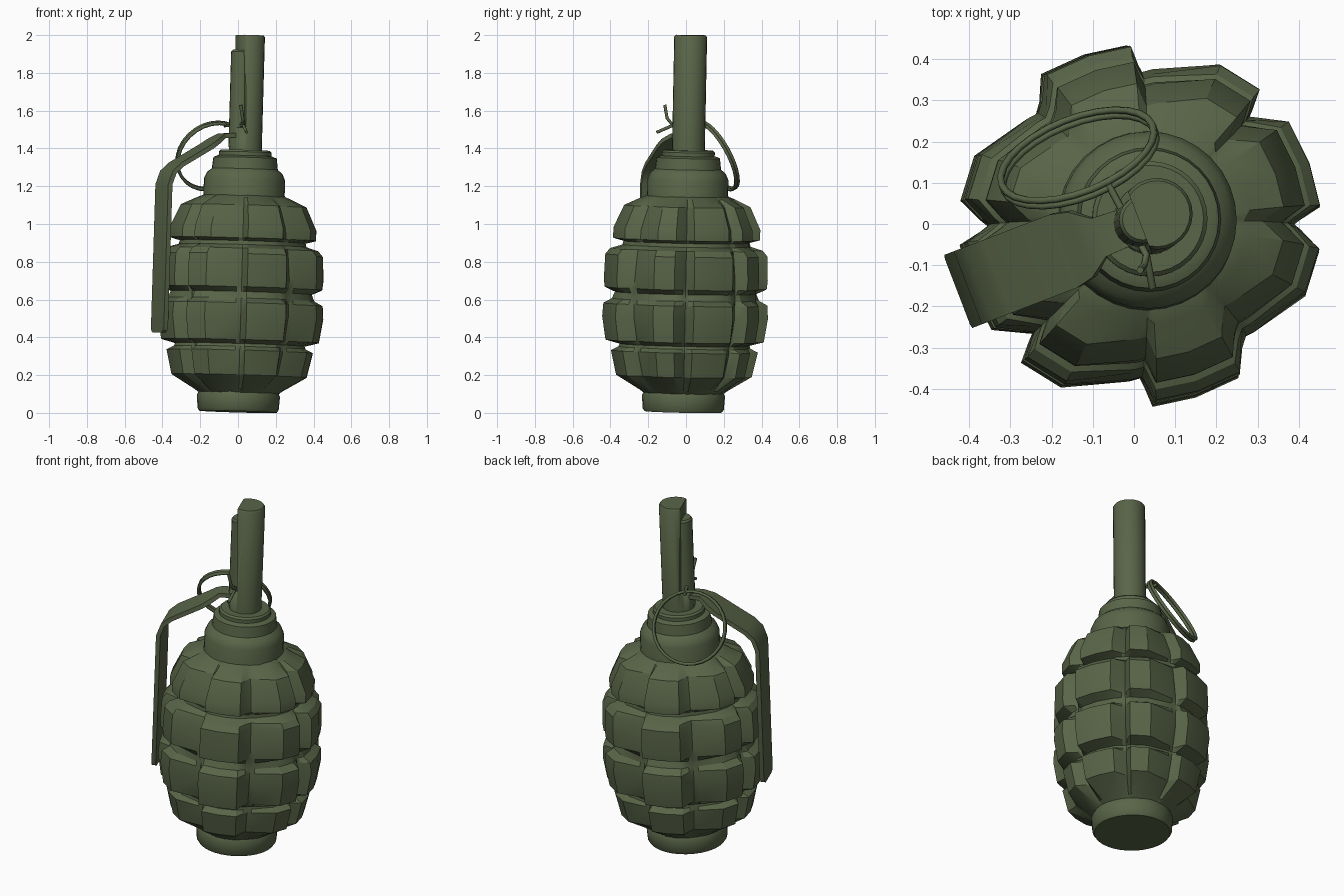
import bpy, bmesh, math
from mathutils import Vector, Matrix

if "Cube" in bpy.data.objects:
    bpy.data.objects.remove(bpy.data.objects["Cube"])

olive = bpy.data.materials.new("olive_green")
olive.diffuse_color = (0.10, 0.13, 0.065, 1)
olive.use_nodes = True
olive.node_tree.nodes["Principled BSDF"].inputs["Base Color"].default_value = olive.diffuse_color

# slight lean of the whole body axis
LEAN = Matrix.Translation((0, -0.015, 0.006)) @ Matrix.Rotation(0.028, 4, 'Y') @ Matrix.Rotation(-0.02, 4, 'X')


def make(name, bm, angle=30, matrix=None):
    bmesh.ops.recalc_face_normals(bm, faces=bm.faces)
    me = bpy.data.meshes.new(name)
    bm.to_mesh(me)
    bm.free()
    if matrix:
        me.transform(matrix)
    ob = bpy.data.objects.new(name, me)
    bpy.context.collection.objects.link(ob)
    me.materials.append(olive)
    bpy.ops.object.select_all(action='DESELECT')
    ob.select_set(True)
    bpy.context.view_layer.objects.active = ob
    bpy.ops.object.shade_smooth_by_angle(angle=math.radians(angle))
    return ob


def skin(rings, closed=False):
    """Bridge equal-length rings of points; cap the ends unless closed."""
    bm = bmesh.new()
    loops = [[bm.verts.new(p) for p in r] for r in rings]
    n = len(loops[0])
    pairs = list(zip(loops, loops[1:])) + ([(loops[-1], loops[0])] if closed else [])
    for a, b in pairs:
        for i in range(n):
            j = (i + 1) % n
            bm.faces.new((a[i], a[j], b[j], b[i]))
    if not closed:
        bm.faces.new(loops[0][::-1])
        bm.faces.new(loops[-1])
    return bm


def lathe(name, profile, segs=32, centre=(0, 0)):
    rings = [[(centre[0] + r * math.cos(2 * math.pi * i / segs),
               centre[1] + r * math.sin(2 * math.pi * i / segs), z) for i in range(segs)]
             for z, r in profile]
    return make(name, skin(rings), 35, LEAN)


def tube_path(name, pts, r, closed=False, segs=6):
    cu = bpy.data.curves.new(name, 'CURVE')
    cu.dimensions = '3D'
    cu.bevel_depth = r
    cu.bevel_resolution = 1
    cu.use_fill_caps = True
    sp = cu.splines.new('POLY')
    sp.points.add(len(pts) - 1)
    for p, c in zip(sp.points, pts):
        p.co = (*c, 1)
    sp.use_cyclic_u = closed
    cu.materials.append(olive)
    ob = bpy.data.objects.new(name, cu)
    bpy.context.collection.objects.link(ob)


# segmented body: block height around half a turn (angle, height), repeated twice
blocks = [(0, 0), (2, .25), (6, 1), (20, .97), (35, 1), (42, .25), (45, 0), (46, .25), (49, 1),
          (64, .95), (86, .12), (90, 0), (91.5, .3), (94, 1), (108, .97), (123, 1), (129, .25),
          (133, 0), (137, .12), (157, .95), (172, 1), (178, .25)]
# rows: z, groove radius, block radius
rows = [(.09, .20, .20), (.115, .225, .235), (.19, .30, .36), (.32, .335, .39), (.34, .335, .35),
        (.355, .335, .345), (.375, .345, .42), (.50, .37, .44), (.57, .37, .435), (.595, .37, .39),
        (.63, .37, .375), (.655, .37, .43), (.70, .37, .435), (.83, .355, .43), (.86, .35, .405),
        (.88, .33, .34), (.90, .33, .335), (.915, .335, .39), (.97, .33, .39), (1.09, .28, .335),
        (1.13, .235, .25), (1.15, .20, .20)]
rings = []
for z, core, top in rows:
    ring = []
    for half in (0, 180):
        for a, h in blocks:
            t = math.radians(a + half)
            r = core + (top - core) * h
            ring.append((r * math.cos(t), r * math.sin(t), z))
    rings.append(ring)
make("segmented_body", skin(rings), 25, LEAN)

# base plug, neck and collar
lathe("base_plug", [(0, .205), (.015, .215), (.085, .22), (.105, .21), (.13, .2)])
lathe("neck", [(1.08, .2), (1.11, .225), (1.15, .215), (1.23, .215), (1.265, .20), (1.285, .175),
               (1.345, .168), (1.355, .145)])
lathe("collar", [(1.34, .14), (1.375, .14), (1.385, .13)])

# fuse tube with a slot cut on the lever side, and the striker inside it
LEVER = math.radians(201)
d = Vector((math.cos(LEVER), math.sin(LEVER), 0))
side = Vector((-d.y, d.x, 0))
tube = lathe("fuse_tube", [(1.36, .087), (1.985, .087), (1.995, .080)], 24)
bm = bmesh.new()
bmesh.ops.create_cube(bm, size=1)
turn = Matrix.Rotation(LEVER, 4, 'Z')
axis = LEAN @ Vector((0, 0, 1.8))
box = Matrix.Translation((axis.x, axis.y, 1.8)) @ turn @ Matrix.Translation((.14, 0, 0)) @ Matrix.Diagonal((.2, .3, .58, 1))
cutter = make("slot_cutter", bm, 30, box)
cutter.hide_render = True
cutter.hide_viewport = True
mod = tube.modifiers.new("slot", 'BOOLEAN')
mod.operation = 'DIFFERENCE'
mod.object = cutter
mod.solver = 'EXACT'
lathe("striker", [(1.40, .058), (1.905, .058), (1.915, .05)], 20, (d.x * .034, d.y * .034))

# safety lever: (distance out, height, half width)
path = [(.0, 1.47, .045), (.09, 1.468, .05), (.135, 1.44, .085), (.18, 1.41, .095), (.35, 1.315, .095),
        (.395, 1.275, .095), (.42, 1.21, .095), (.445, .46, .095), (.447, .435, .085), (.447, .425, .065)]
T = .024
sections = []
for i, (out, z, w) in enumerate(path):
    a, b = path[max(i - 1, 0)], path[min(i + 1, len(path) - 1)]
    tan = Vector((b[0] - a[0], b[1] - a[1])).normalized()
    nrm = d * -tan.y + Vector((0, 0, tan.x))
    c = d * out + Vector((0, 0, z))
    sections.append([c + side * s * w + nrm * k for s, k in ((-1, -T / 2), (1, -T / 2), (1, T / 2), (-1, T / 2))])
make("safety_lever", skin(sections), 30)

# pull ring of two wire loops
u = Vector((.93, .37, 0)).normalized()
v = Vector((-.17, .42, -.89)).normalized()
n = u.cross(v)
for k, name in ((-.008, "pull_ring_inner"), (.008, "pull_ring_outer")):
    pts = [Vector((-.135, .16, 1.36)) + n * k + (u * math.cos(t) + v * math.sin(t)) * .197
           for t in (2 * math.pi * i / 28 for i in range(28))]
    tube_path(name, pts, .009, True)

# split pin through the tube
tube_path("split_pin_upper", [(-.07, .11, 1.53), (.03, -.075, 1.53), (.025, -.10, 1.56), (.015, -.112, 1.63)], .009)
tube_path("split_pin_lower", [(-.07, .11, 1.52), (.03, -.075, 1.52), (.045, -.155, 1.485)], .009)
